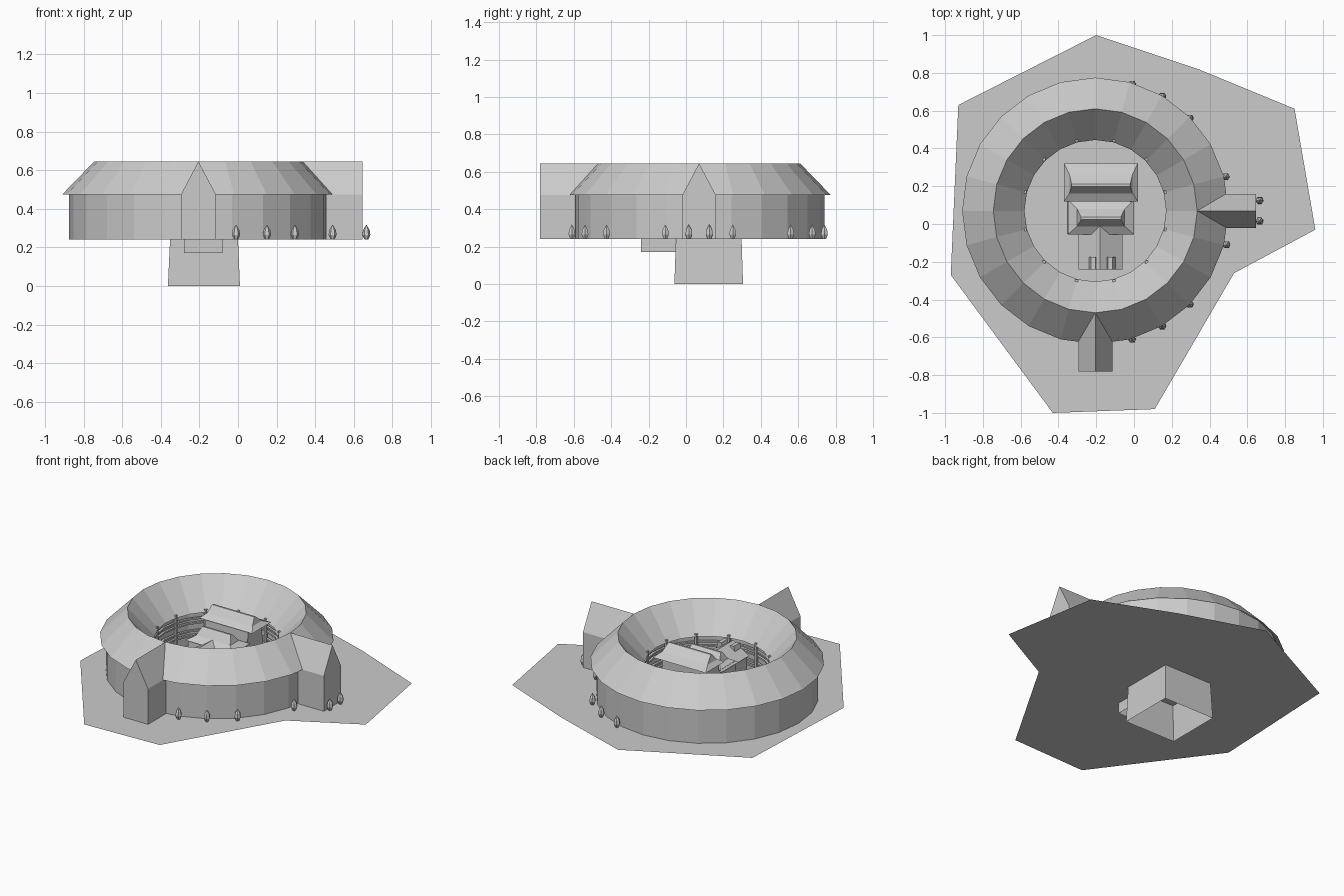
import bpy, bmesh, math
from mathutils import Vector

if "Cube" in bpy.data.objects:
    bpy.data.objects.remove(bpy.data.objects["Cube"])

CX, CY, G = -0.205, 0.07, 0.24      # ring centre and ground height
EAVE, RIDGE = 0.475, 0.645


def mesh_object(name, verts, faces):
    me = bpy.data.meshes.new(name)
    me.from_pydata(verts, [], faces)
    bm = bmesh.new()
    bm.from_mesh(me)
    bmesh.ops.recalc_face_normals(bm, faces=bm.faces)
    bm.to_mesh(me)
    bm.free()
    ob = bpy.data.objects.new(name, me)
    bpy.context.collection.objects.link(ob)
    return ob


def lathe(name, profile, n, cx=CX, cy=CY, closed=False):
    verts = [(cx + r * math.cos(2 * math.pi * i / n), cy + r * math.sin(2 * math.pi * i / n), z)
             for r, z in profile for i in range(n)]
    k = len(profile)
    faces = []
    for j in range(k if closed else k - 1):
        a, b = j * n, ((j + 1) % k) * n
        for i in range(n):
            i2 = (i + 1) % n
            faces.append((a + i, a + i2, b + i2, b + i))
    return mesh_object(name, verts, faces)


def stacked(name, levels, cap_top=True, cap_bottom=False):
    """Loft through rectangles given as (x0, x1, y0, y1, z)."""
    verts, faces = [], []
    for x0, x1, y0, y1, z in levels:
        verts += [(x0, y0, z), (x1, y0, z), (x1, y1, z), (x0, y1, z)]
    for j in range(len(levels) - 1):
        for i in range(4):
            a, b = 4 * j + i, 4 * j + (i + 1) % 4
            faces.append((a, b, b + 4, a + 4))
    if cap_top:
        faces.append(tuple(range(len(verts) - 4, len(verts))))
    if cap_bottom:
        faces.append((3, 2, 1, 0))
    return mesh_object(name, verts, faces)


def gatehouse(name, angle):
    """Gabled porch running outward from the ring."""
    d = Vector((math.cos(angle), math.sin(angle), 0))
    s = Vector((-d.y, d.x, 0))
    c = Vector((CX, CY, 0))
    section = [(-0.09, G), (-0.09, EAVE), (0, RIDGE), (0.09, EAVE), (0.09, G)]
    verts = []
    for outer in (False, True):
        for w, z in section:
            r = 0.85 if outer else (0.54 if z == RIDGE else 0.66)
            verts.append(c + d * r + s * w + Vector((0, 0, z)))
    faces = [(i, i + 1, i + 6, i + 5) for i in range(4)] + [(5, 6, 7, 8, 9)]
    mesh_object(name, verts, faces)


def hip_roof(name, x0, x1, y0, y1, z0, z1, ry, inset=0.04):
    """Hip roof with slightly swept slopes."""
    mz = z0 + (z1 - z0) * 0.35
    m = inset * 0.7
    stacked(name, [
        (x0, x1, y0, y1, z0),
        (x0 + m, x1 - m, y0 + (ry - y0) * 0.5, y1 - (y1 - ry) * 0.5, mz),
        (x0 + inset, x1 - inset, ry - 0.006, ry + 0.006, z1)], cap_bottom=True)


# flat plot of land
plot = [(-0.2, 1.0), (0.34, 0.82), (0.85, 0.61), (0.96, -0.03), (0.53, -0.26),
        (0.11, -0.98), (-0.43, -1.0), (-0.97, -0.27), (-0.93, 0.63)]
mesh_object("ground", [(x, y, G) for x, y in plot], [tuple(range(len(plot)))])

# ring building
lathe("outer_wall", [(0.67, G), (0.67, 0.5)], 24)
lathe("inner_wall", [(0.41, G), (0.41, 0.5)], 24)
lathe("ring_roof", [(0.705, EAVE), (0.54, RIDGE), (0.375, 0.465)], 24)

# courtyard gallery rails and posts
for i, z in enumerate((0.31, 0.34, 0.39, 0.42)):
    lathe(f"gallery_rail_{i}", [(0.385, z), (0.4, z), (0.4, z + 0.01), (0.385, z + 0.01)], 24, closed=True)
for i in range(12):
    a = math.radians(30 * i + 15)
    x, y = CX + 0.385 * math.cos(a), CY + 0.385 * math.sin(a)
    stacked(f"gallery_post_{i}", [(x - 0.008, x + 0.008, y - 0.008, y + 0.008, z) for z in (G, 0.48)])

# two gatehouses
gatehouse("front_gatehouse", -math.pi / 2)
gatehouse("side_gatehouse", 0)

# central hall, open underneath, with its stepped roofs
stacked("hall_base", [(-0.363, 0.01, -0.062, 0.305, 0), (-0.352, 0.0, -0.054, 0.297, G)], cap_top=False)
stacked("hall_front_walls", [(-0.352, 0.0, -0.054, 0.297, G), (-0.335, -0.02, -0.035, 0.28, 0.47)], cap_top=False)
stacked("hall_back_walls", [(-0.335, -0.02, 0.13, 0.28, 0.45), (-0.333, -0.022, 0.135, 0.28, 0.54)], cap_top=False)
hip_roof("upper_hall_roof", -0.37, 0.02, 0.12, 0.32, 0.535, 0.605, 0.205)
hip_roof("lower_hall_roof", -0.35, 0.0, -0.055, 0.13, 0.46, 0.54, 0.03, 0.07)

# small entrance wing in front of the hall
stacked("entrance_wing", [(-0.28, -0.08, -0.24, -0.055, z) for z in (0.17, 0.42)])
mesh_object("entrance_roof",
            [(-0.295, -0.24, 0.415), (-0.18, -0.24, 0.49), (-0.06, -0.24, 0.415),
             (-0.295, 0.0, 0.415), (-0.18, 0.0, 0.49), (-0.06, 0.0, 0.415)],
            [(0, 1, 4, 3), (1, 2, 5, 4), (0, 2, 1), (3, 4, 5), (0, 3, 5, 2)])
for i, x in enumerate((-0.215, -0.125)):
    stacked(f"entrance_pier_{i}", [(x - 0.033, x + 0.033, -0.24, -0.175, 0.42),
                                   (x - 0.012, x + 0.012, -0.24, -0.175, 0.485)])

# pointed shrubs around the gates
shrubs = [(-0.01, 0.74), (0.15, 0.675), (0.295, 0.56), (0.485, 0.25), (0.665, 0.125),
          (0.665, 0.015), (0.49, -0.11), (0.295, -0.425), (0.15, -0.54), (-0.01, -0.61)]
for i, (x, y) in enumerate(shrubs):
    lathe(f"shrub_{i}", [(0.01, G), (0.021, 0.265), (0.017, 0.29), (0.001, 0.317)], 6, x, y)
